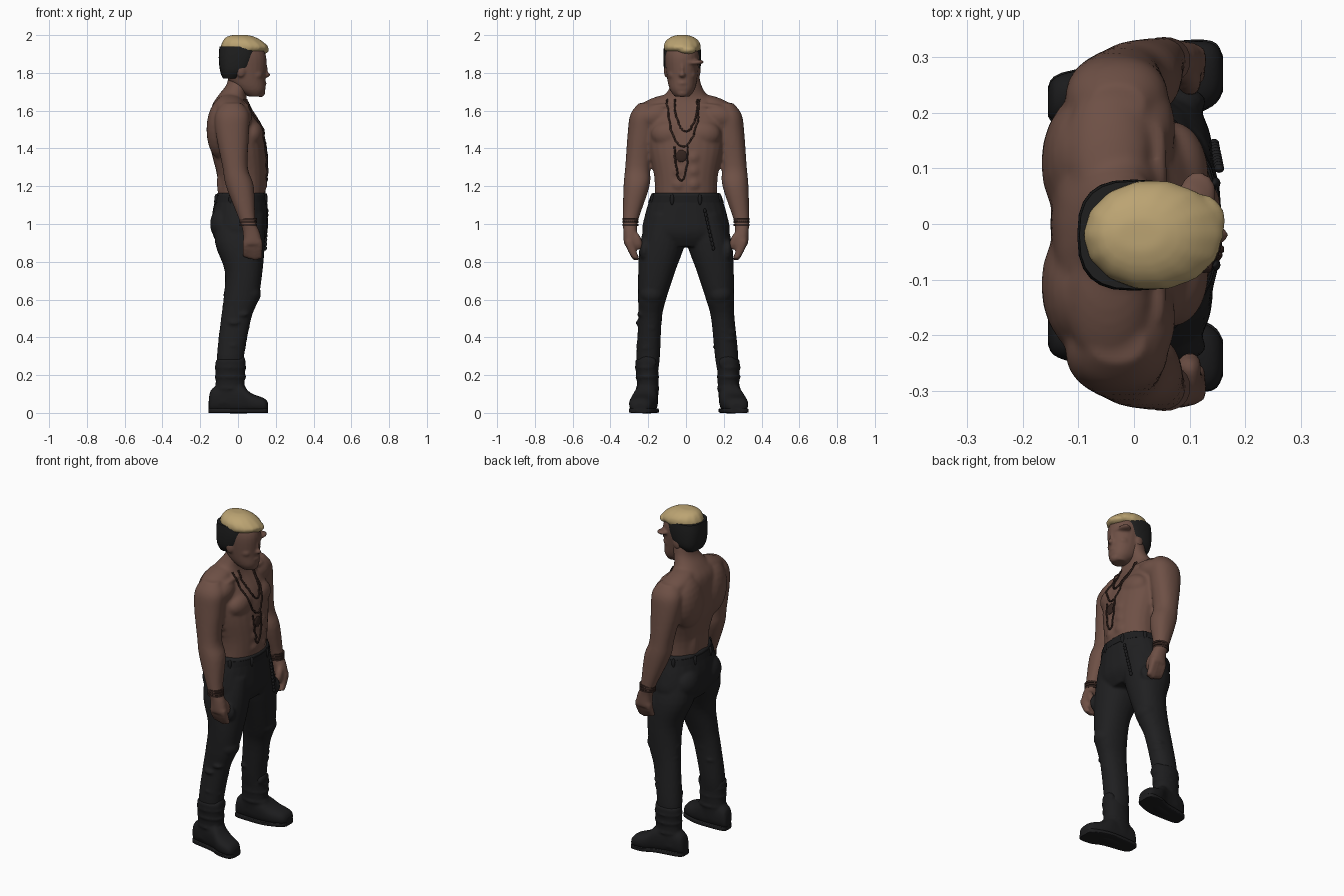
import bpy, bmesh, math, random
from mathutils import Vector, Matrix

random.seed(4)
if "Cube" in bpy.data.objects:
    bpy.data.objects.remove(bpy.data.objects["Cube"])


def material(name, *colour):
    mat = bpy.data.materials.new(name)
    mat.use_nodes = True
    mat.diffuse_color = (*colour, 1)
    mat.node_tree.nodes["Principled BSDF"].inputs["Base Color"].default_value = (*colour, 1)
    return mat


SKIN = material("brown skin", .155, .08, .06)
BLOND = material("blond hair", .5, .37, .17)
DARK_HAIR = material("dark hair", .013, .013, .013)
CLOTH = material("black cloth", .014, .014, .015)
LEATHER = material("black leather", .012, .012, .013)
CORD = material("dark cord", .035, .018, .014)


def side_y(y, z, side):
    """Mirror y; the right lower leg stands a little closer in."""
    return y if side > 0 else -y + .03 * max(0, (.6 - z) / .6)


def spline(rows, steps=4):
    """Smooth curve through rows of numbers."""
    rows = [Vector(row) for row in rows]
    padded = [rows[0], *rows, rows[-1]]
    for before, start, end, after in zip(padded, padded[1:], padded[2:], padded[3:]):
        for step in range(steps):
            t = step / steps
            bend = 2 * before - 5 * start + 4 * end - after
            twist = 3 * start - before - 3 * end + after
            yield start + ((end - before) * t + bend * t ** 2 + twist * t ** 3) / 2
    yield rows[-1]


def power(value, exponent):
    return math.copysign(abs(value) ** exponent, value)


def loft(bm, rows, axis="z", side=1, middle=0, squareness=2.2, sides=24):
    """Rows: place along the axis, cross centre (its second part may be left to middle), two radii."""
    rows = [row if len(row) == 5 else (*row[:2], middle, *row[2:]) for row in rows]
    loops = []
    for place, centre_a, centre_b, radius_a, radius_b in spline(rows):
        loop = []
        for i in range(sides):
            angle = math.tau * i / sides
            a = centre_a + radius_a * power(math.cos(angle), 2 / squareness)
            b = centre_b + radius_b * power(math.sin(angle), 2 / squareness)
            x, y, z = (a, b, place) if axis == "z" else (place, a, b)
            loop.append(bm.verts.new((x, side_y(y, z, side), z)))
        loops.append(loop)
    for low, high in zip(loops, loops[1:]):
        for i in range(sides):
            bm.faces.new((low[i - 1], low[i], high[i], high[i - 1]))
    bm.faces.new(loops[0])
    bm.faces.new(loops[-1])


def blob(bm, centre, radii, side=1, tilt=0):
    x, y, z = centre
    matrix = (Matrix.Translation((x, side_y(y, z, side), z)) @ Matrix.Rotation(tilt * side, 4, "X")
              @ Matrix.Diagonal((*radii, 1)))
    bmesh.ops.create_uvsphere(bm, u_segments=20, v_segments=12, radius=1, matrix=matrix)


def finish(bm, name, mat, voxel=None, softness=3):
    """Make the object; a voxel size melts its overlapping parts into one smooth surface."""
    bmesh.ops.recalc_face_normals(bm, faces=bm.faces)
    mesh = bpy.data.meshes.new(name)
    bm.to_mesh(mesh)
    bm.free()
    mesh.materials.append(mat)
    obj = bpy.data.objects.new(name, mesh)
    bpy.context.collection.objects.link(obj)
    if voxel:
        blend = obj.modifiers.new("blend", "REMESH")
        blend.mode, blend.voxel_size, blend.use_smooth_shade = "VOXEL", voxel, True
        soften = obj.modifiers.new("soften", "SMOOTH")
        soften.factor, soften.iterations = .5, softness
    else:
        bpy.ops.object.select_all(action="DESELECT")
        obj.select_set(True)
        bpy.context.view_layer.objects.active = obj
        bpy.ops.object.shade_smooth_by_angle(angle=math.radians(45))
    return obj


# Bare upper body with arms and hands
bm = bmesh.new()
loft(bm, [(1.1, .02, .12, .165), (1.25, .02, .13, .168), (1.4, 0, .145, .2), (1.52, -.015, .135, .21),
          (1.62, -.04, .1, .19), (1.68, -.03, .075, .115), (1.74, 0, .06, .08), (1.8, .01, .06, .07)])
for side in (1, -1):
    loft(bm, [(1.64, -.03, .21, .05, .04), (1.58, -.03, .22, .09, .075), (1.48, -.03, .235, .088, .074),
              (1.3, -.015, .255, .067, .067), (1.2, .01, .262, .074, .069), (1.02, .05, .294, .043, .041),
              (.96, .07, .295, .045, .037), (.89, .08, .297, .052, .033)], side=side)
    for finger in range(4):
        x = .04 + .025 * finger
        tip = .81 + .006 * abs(finger - 2)
        loft(bm, [(.91, x, .3, .015, .024), (.87, x, .29, .015, .024), (tip, x, .265, .013, .018)], side=side)
    blob(bm, (.1, .255, .91), (.022, .022, .05), side, tilt=-.3)     # thumb
    blob(bm, (.07, .085, 1.475), (.065, .1, .075), side)             # chest
    blob(bm, (-.09, .11, 1.5), (.077, .12, .16), side, tilt=-.15)    # upper back
    blob(bm, (-.07, .05, 1.22), (.042, .045, .12), side)             # lower back
    blob(bm, (-.045, .14, 1.632), (.075, .13, .045), side, tilt=-.3)  # trapezius
    blob(bm, (0, .17, 1.57), (.075, .11, .07), side, tilt=-.2)       # front of shoulder
    blob(bm, (.045, .1, 1.625), (.016, .08, .014), side)             # collarbone
    for muscle in range(3):
        blob(bm, (.135, .036, 1.21 + .07 * muscle), (.02, .036, .034), side)
body = finish(bm, "upper_body", SKIN, voxel=.009, softness=6)

# Head and face, centred slightly to the right
MID = -.02
bm = bmesh.new()
loft(bm, [(1.675, .09, .035, .04), (1.71, .07, .075, .065), (1.77, .045, .1, .08), (1.88, .03, .12, .092),
          (1.94, .025, .1, .08), (1.975, .02, .07, .05)], middle=MID)
blob(bm, (.145, MID, 1.79), (.025, .018, .016))                      # nose tip
blob(bm, (.14, MID, 1.82), (.017, .012, .04))                        # nose bridge
blob(bm, (.12, MID, 1.695), (.024, .034, .024))                      # chin
blob(bm, (.135, MID, 1.745), (.016, .03, .014))                      # mouth
for side in (1, -1):
    blob(bm, (.115, MID + side * .035, 1.855), (.034, .04, .014), side, tilt=-.1)  # brow
    blob(bm, (.085, MID + side * .05, 1.79), (.045, .026, .03))      # cheek
    blob(bm, (.015, MID + side * .085, 1.81), (.024, .012, .034))    # ear
finish(bm, "head", SKIN, voxel=.0065, softness=5)

# Cropped hair round the sides and back
bm = bmesh.new()
loft(bm, [(1.77, -.035, .045, .07), (1.81, -.015, .08, .094), (1.88, 0, .102, .1),
          (1.94, .005, .103, .097)], middle=MID, squareness=2.7)
finish(bm, "side_hair", DARK_HAIR)

# Swept top hair with a pointed fringe
bm = bmesh.new()
loft(bm, [(1.912, .03, .11, .09), (1.935, .035, .127, .1), (1.965, .025, .108, .092),
          (1.988, .015, .08, .065), (2, .01, .045, .03)], middle=MID, squareness=2, sides=14)
blob(bm, (.12, .005, 1.922), (.045, .05, .024))
finish(bm, "top_hair", BLOND, voxel=.008)

# Trousers with cloth folds
bm = bmesh.new()
loft(bm, [(.88, .01, .11, .16), (.95, .01, .145, .23), (1.05, .01, .147, .217), (1.165, .02, .133, .182)])
for side in (1, -1):
    loft(bm, [(1.05, .01, .11, .13, .09), (.9, .01, .125, .132, .118), (.75, .03, .155, .1, .098),
              (.6, .015, .18, .092, .074), (.5, -.01, .195, .08, .062), (.3, -.04, .215, .072, .062),
              (.2, -.04, .22, .07, .05)], side=side)
    blob(bm, (-.08, .1, 1), (.068, .09, .09), side)                  # seat
    blob(bm, (.062, .18, .63), (.06, .065, .06), side)               # knee
    blob(bm, (.07, .22, .86), (.06, .028, .06), side)                # thigh pocket
    for fold in range(18):
        z = random.uniform(.32, .78)
        above_knee = max(0, z - .5)
        reach = .045 + above_knee * .09
        turn = random.uniform(0, math.tau)
        x = (z - .55) * .17 + reach * math.cos(turn)
        y = .205 - above_knee * .24 + .035 * math.sin(turn)
        blob(bm, (x, y, z), (.036, .04, .014), side, tilt=random.uniform(-.5, .5))
finish(bm, "trousers", CLOTH, voxel=.009)

# Waistband with belt loops
bm = bmesh.new()
loft(bm, [(1.115, .014, .142, .2), (1.15, .018, .138, .188)])
for loop_index in range(8):
    angle = math.tau * (loop_index + .5) / 8
    blob(bm, (.015 + .14 * math.cos(angle), .192 * math.sin(angle), 1.13), (.011, .011, .03))
finish(bm, "waistband", LEATHER)

# Boots: foot, shaft, cuff flap, straps and flat sole
FOOT = [(-.155, .22, .04, .024, .03), (-.13, .225, .07, .045, .065), (0, .235, .075, .06, .08),
        (.07, .255, .052, .07, .052), (.14, .27, .04, .057, .037), (.16, .27, .03, .03, .02)]
for side, label in ((1, "left"), (-1, "right")):
    bm = bmesh.new()
    loft(bm, FOOT, axis="x", side=side, squareness=2.5)
    loft(bm, [(.05, -.05, .23, .09, .055), (.15, -.042, .225, .077, .057), (.26, -.04, .225, .08, .06),
              (.285, -.04, .225, .072, .055)], side=side)
    blob(bm, (.02, .215, .27), (.02, .045, .034), side, tilt=.3)
    for z in (.13, .19, .24):
        blob(bm, (-.04, .226, z), (.086, .064, .02), side)
    finish(bm, label + "_boot", LEATHER, voxel=.008)
    bm = bmesh.new()
    loft(bm, [(x, y, .012, width + .002, .012) for x, y, _, width, _ in FOOT], "x", side, squareness=8)
    finish(bm, label + "_sole", LEATHER)
    # Wrist bands
    bm = bmesh.new()
    for z in (.995, 1.01, 1.025):
        loft(bm, [(z + edge, .054, .294, .047, .042) for edge in (-.006, .006)], side=side)
    finish(bm, label + "_wrist_bands", CORD)

# Cords laid on the chest by casting them onto the body
bpy.context.view_layer.update()
skin = body.evaluated_get(bpy.context.evaluated_depsgraph_get())


def cord(name, centre, top, width, drop, thickness, steps=32):
    """A hanging loop with slightly uneven beads."""
    curve = bpy.data.curves.new(name, "CURVE")
    curve.dimensions, curve.bevel_depth, curve.bevel_resolution = "3D", thickness, 1
    line = curve.splines.new("POLY")
    line.points.add(steps)
    for i, point in enumerate(line.points):
        angle = math.pi * i / steps
        y = centre + width * math.cos(angle) + random.uniform(-.004, .004)
        z = top - drop * math.sin(angle)
        hit, place, _, _ = skin.ray_cast(Vector((1, y, z)), Vector((-1, 0, 0)))
        x = place.x if hit else 0
        point.co = (x + random.uniform(.002, .006), y, z, 1)
    curve.materials.append(CORD)
    bpy.context.collection.objects.link(bpy.data.objects.new(name, curve))


cord("long_necklace", -.015, 1.66, .085, .25, .005)
cord("short_necklace", 0, 1.66, .06, .17, .005)
cord("pendant_string", -.025, 1.41, .035, .18, .005)

# Pendant and hip chain
bm = bmesh.new()
blob(bm, (.15, -.025, 1.36), (.008, .03, .032))
finish(bm, "pendant", CORD)
bm = bmesh.new()
for link in range(10):
    blob(bm, (.153 - .001 * link, .1 + .005 * link, 1.07 - .022 * link), (.009, .008, .013))
finish(bm, "hip_chain", LEATHER)
